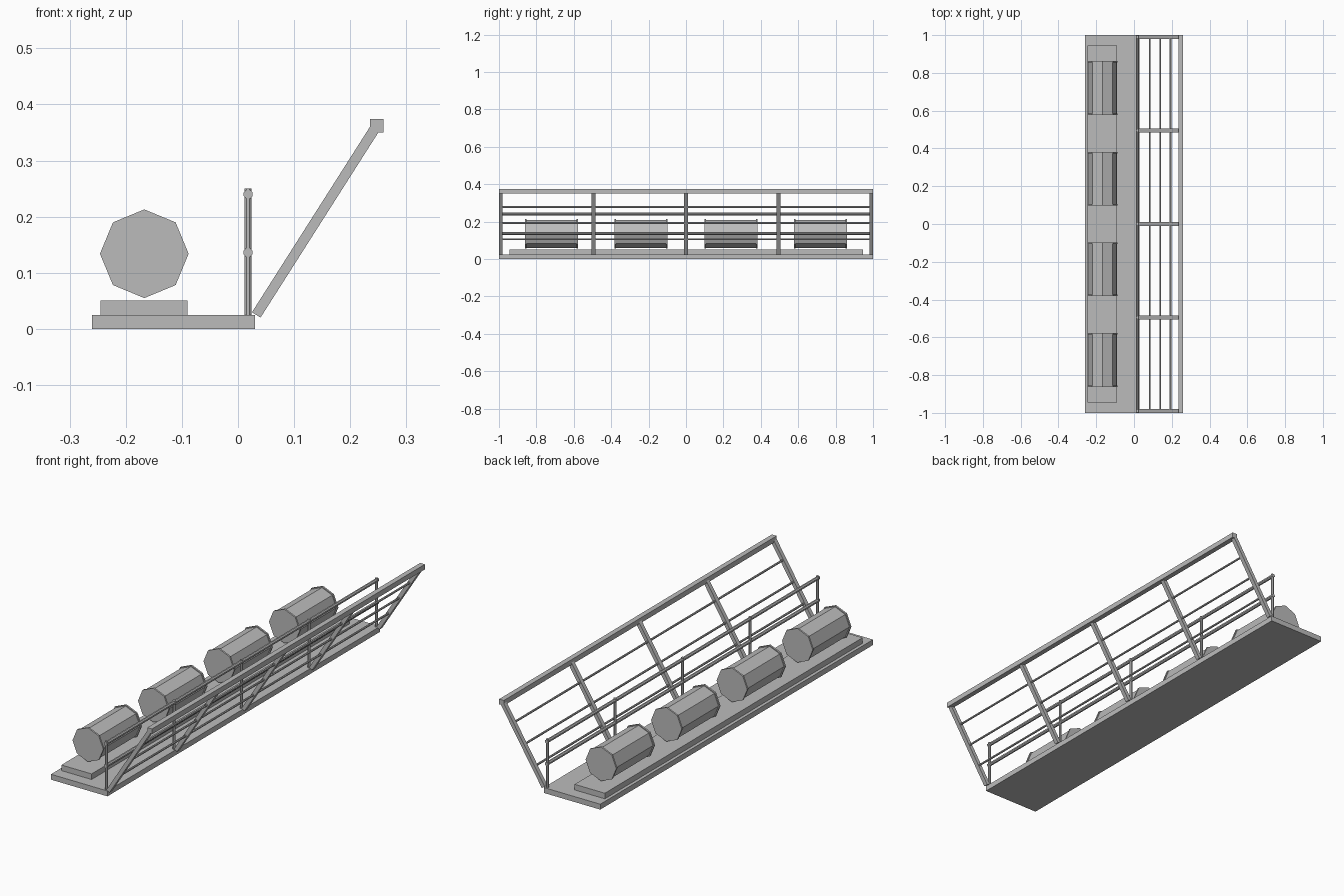
import bpy, math
from mathutils import Vector, Matrix

if "Cube" in bpy.data.objects:
    bpy.data.objects.remove(bpy.data.objects["Cube"])

grey = bpy.data.materials.new("plain grey")
grey.diffuse_color = (0.5, 0.5, 0.5, 1)
grey.use_nodes = True
grey.node_tree.nodes["Principled BSDF"].inputs["Base Color"].default_value = grey.diffuse_color


def finish(name):
    ob = bpy.context.object
    ob.name = name
    ob.data.materials.append(grey)
    return ob


def box(name, x0, x1, y0, y1, z0, z1):
    bpy.ops.mesh.primitive_cube_add(size=1)
    ob = finish(name)
    ob.data.transform(Matrix.Translation(((x0 + x1) / 2, (y0 + y1) / 2, (z0 + z1) / 2))
                      @ Matrix.Diagonal((x1 - x0, y1 - y0, z1 - z0, 1)))
    return ob


def rod(name, a, b, radius, sides=8, turn=0.0):
    """Prism from point a to point b, turned about its own axis."""
    a, b = Vector(a), Vector(b)
    d = b - a
    bpy.ops.mesh.primitive_cylinder_add(vertices=sides, radius=radius, depth=d.length)
    ob = finish(name)
    ob.data.transform(Matrix.Translation((a + b) / 2)
                      @ d.to_track_quat('Z', 'Y').to_matrix().to_4x4()
                      @ Matrix.Rotation(turn, 4, 'Z'))
    return ob


# Deck and raised plinth
box("deck", -0.26, 0.03, -1, 1, 0, 0.025)
box("plinth", -0.245, -0.09, -0.945, 0.945, 0.025, 0.051)

# Eight-sided drums with slightly wider end rims
DX, DZ, R, HALF, RIM = -0.167, 0.134, 0.079, 0.142, 0.008
for cy in (-0.72, -0.24, 0.24, 0.72):
    rod("drum_body", (DX, cy - HALF + RIM, DZ), (DX, cy + HALF - RIM, DZ), R - 0.005)
    for s in (-1, 1):
        rod("drum_rim", (DX, cy + s * (HALF - RIM), DZ), (DX, cy + s * HALF, DZ), R)

# Upright guard rail: posts and two long rails
STATIONS = (-0.99, -0.495, 0, 0.495, 0.99)
PX = 0.018
for y in STATIONS:
    rod("guard_post", (PX, y, 0.025), (PX, y, 0.25), 0.007, 8, math.pi / 8)
for z in (0.136, 0.24):
    rod("guard_rail", (PX, -0.998, z), (PX, 0.998, z), 0.0085, 8, math.pi / 8)

# Leaning frame: struts, thin rails and a square top beam
foot, head = Vector((0.0325, 0, 0.025)), Vector((0.247, 0, 0.362))
lean = math.atan2(head.x - foot.x, head.z - foot.z)
length = (head - foot).length
for y in STATIONS:
    ob = box("lean_strut", -0.009, 0.009, -0.01, 0.01, 0, length)
    ob.data.transform(Matrix.Translation(foot + Vector((0, y, 0)))
                      @ Matrix.Rotation(lean, 4, 'Y'))
for f in (0.24, 0.495, 0.75):
    p = foot.lerp(head, f)
    rod("lean_rail", (p.x, -0.99, p.z), (p.x, 0.99, p.z), 0.005, 8, math.pi / 8)
box("top_beam", 0.235, 0.259, -1, 1, 0.35, 0.374)
